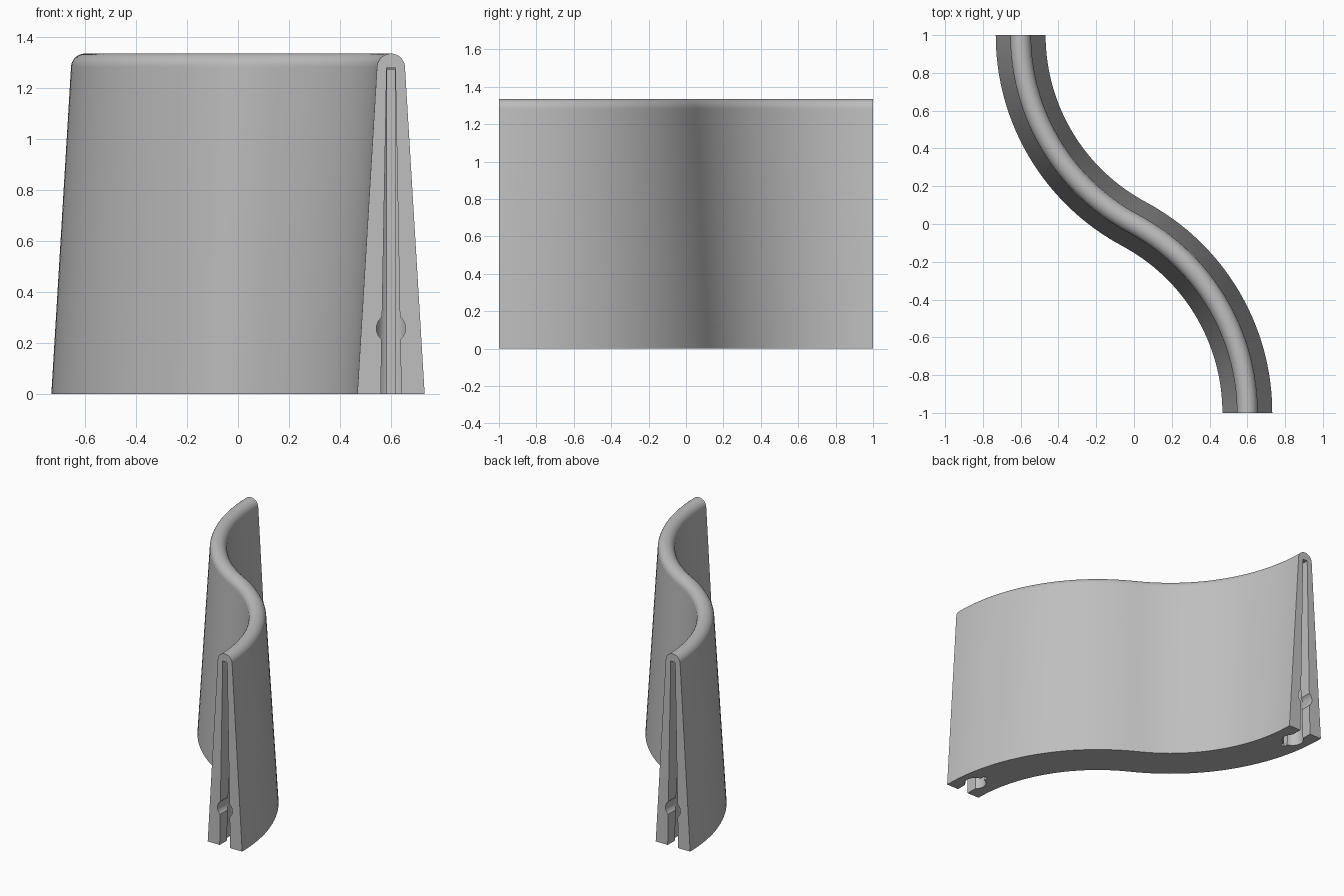
import bpy, bmesh
from math import sin, cos, pi, atan2, radians
from mathutils import Matrix, Vector

if "Cube" in bpy.data.objects:
    bpy.data.objects.remove(bpy.data.objects["Cube"])

concrete = bpy.data.materials.new("concrete_grey")
concrete.use_nodes = True
concrete.diffuse_color = (0.52, 0.52, 0.52, 1)
concrete.node_tree.nodes["Principled BSDF"].inputs["Base Color"].default_value = (0.52, 0.52, 0.52, 1)

HEIGHT, BASE, CAP, CAP_Z = 1.335, 0.132, 0.055, 1.28
END_X, ARC_X, RADIUS = 0.6, 0.533, 1.133


def make_object(name, bm):
    bmesh.ops.recalc_face_normals(bm, faces=bm.faces)
    mesh = bpy.data.meshes.new(name)
    bm.to_mesh(mesh)
    bm.free()
    obj = bpy.data.objects.new(name, mesh)
    bpy.context.collection.objects.link(obj)
    return obj


def loft(rings):
    """Closed solid through a list of equal-length rings."""
    bm = bmesh.new()
    loops = [[bm.verts.new(p) for p in ring] for ring in rings]
    for a, b in zip(loops, loops[1:]):
        for i in range(len(a)):
            j = (i + 1) % len(a)
            bm.faces.new((a[i], a[j], b[j], b[i]))
    bm.faces.new(loops[0])
    bm.faces.new(loops[-1])
    return bm


# Tapered wall section with a rounded cap
profile = [(-BASE, 0), (BASE, 0)]
profile += [(CAP * cos(pi * i / 16), CAP_Z + (HEIGHT - CAP_Z) * sin(pi * i / 16)) for i in range(17)]

# S-shaped centre line: two equal arcs, the second a half turn of the first
STEPS = 32
sweep = atan2(1, ARC_X)
first = [(Vector((ARC_X - RADIUS * cos(sweep * i / STEPS), 1 - RADIUS * sin(sweep * i / STEPS), 0)),
          Vector((cos(sweep * i / STEPS), sin(sweep * i / STEPS), 0))) for i in range(STEPS + 1)]
path = first + [(-p, n) for p, n in reversed(first[:-1])]
wall = make_object("barrier_wall", loft([[p + n * u + Vector((0, 0, z)) for u, z in profile]
                                         for p, n in path]))


def prism(section, y0, y1):
    return loft([[(x, y, z) for x, z in section] for y in (y0, y1)])


def keyway_parts():
    """Cutters for one end, with the end face at y = 0 and the wall along +y."""
    mouth = prism([(-0.042, -0.1), (0.042, -0.1), (0.017, 1.28), (-0.017, 1.28)], -0.1, 0.12)
    slit = prism([(-0.015, -0.1), (0.015, -0.1), (0.015, 1.27), (-0.015, 1.27)], 0.1, 0.23)
    socket = bmesh.new()
    bmesh.ops.create_cone(socket, cap_ends=True, segments=32, radius1=0.072, radius2=0.03,
                          depth=1.375, matrix=Matrix.Translation((0.004, 0.13, 0.5875)))
    pin = prism([(0.057 * cos(pi * i / 16), 0.257 + 0.057 * sin(pi * i / 16)) for i in range(32)], -0.1, 0.13)
    return {"mouth": mouth, "slit": slit, "socket": socket, "pin_hole": pin}


# Cut a keyway into both ends
cutters = []
for side, turn in (("front", 0), ("back", pi)):
    place = Matrix.Rotation(turn, 4, 'Z') @ Matrix.Translation((END_X, -1, 0))
    for part, bm in keyway_parts().items():
        bm.transform(place)
        cutter = make_object(f"{side}_{part}_cutter", bm)
        cutter.hide_render = True
        cutters.append(cutter)
        cut = wall.modifiers.new(part, 'BOOLEAN')
        cut.operation, cut.solver, cut.object = 'DIFFERENCE', 'EXACT', cutter

# Bake the cuts, then drop the cutters
bpy.context.view_layer.update()
baked = bpy.data.meshes.new_from_object(wall.evaluated_get(bpy.context.evaluated_depsgraph_get()))
wall.modifiers.clear()
wall.data = baked
for cutter in cutters:
    bpy.data.objects.remove(cutter)

wall.data.materials.clear()
wall.data.materials.append(concrete)
bpy.ops.object.select_all(action='DESELECT')
wall.select_set(True)
bpy.context.view_layer.objects.active = wall
bpy.ops.object.shade_smooth_by_angle(angle=radians(30))
